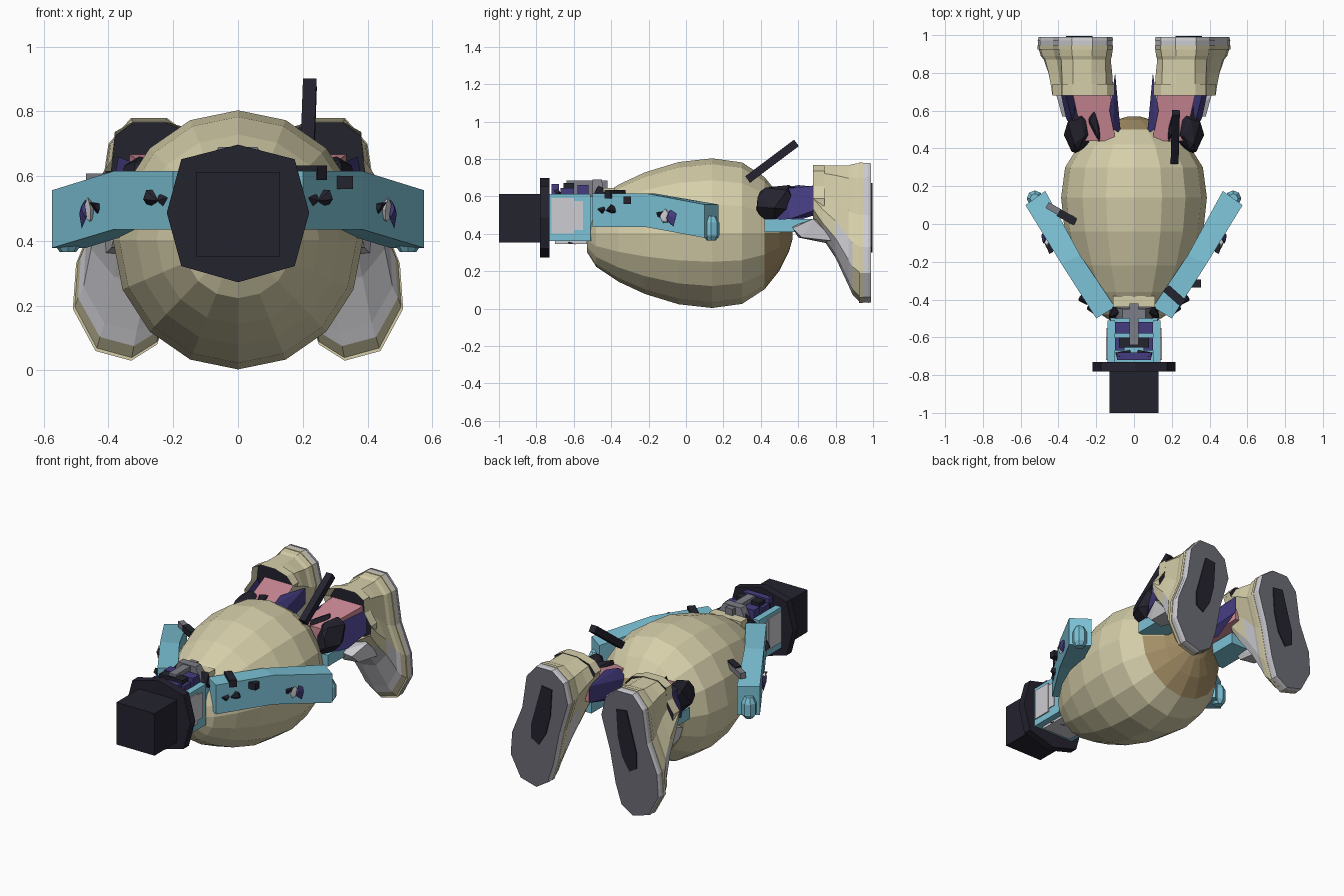
import bpy, bmesh, math, random
from mathutils import Vector

random.seed(4)
cube = bpy.data.objects.get("Cube")
if cube:
    bpy.data.objects.remove(cube)


def material(name, r, g, b):
    lin = [(c / 255 / 12.92) if c < 11 else ((c / 255 + 0.055) / 1.055) ** 2.4 for c in (r, g, b)]
    m = bpy.data.materials.new(name)
    m.use_nodes = True
    m.diffuse_color = (*lin, 1)
    m.node_tree.nodes["Principled BSDF"].inputs["Base Color"].default_value = (*lin, 1)
    return m


BEIGE = material("beige", 214, 207, 170)
BLUE = material("sky blue", 124, 194, 214)
BLACK = material("near black", 36, 35, 47)
WHITE = material("pale grey", 205, 205, 210)
SOLE = material("sole grey", 108, 107, 118)
PINK = material("pink", 205, 138, 150)
PURPLE = material("purple", 68, 60, 128)
BROWN = material("tan brown", 165, 143, 102)
GREY = material("mid grey", 125, 125, 135)


def finish(bm, name, mats):
    bmesh.ops.recalc_face_normals(bm, faces=bm.faces)
    me = bpy.data.meshes.new(name)
    bm.to_mesh(me)
    bm.free()
    for m in mats:
        me.materials.append(m)
    ob = bpy.data.objects.new(name, me)
    bpy.context.collection.objects.link(ob)
    return ob


def sides(name, mirror):
    return [("left_" + name, 1), ("right_" + name, -1)] if mirror else [(name, 1)]


def hull(name, pts, mat, mirror=False):
    """Flat-sided solid around a few points."""
    for label, s in sides(name, mirror):
        bm = bmesh.new()
        vs = [bm.verts.new((x * s, y, z)) for x, y, z in pts]
        bmesh.ops.convex_hull(bm, input=vs)
        bmesh.ops.dissolve_limit(bm, angle_limit=0.02, verts=bm.verts, edges=bm.edges)
        finish(bm, label, [mat])


def box(name, lo, hi, mat, mirror=False):
    hull(name, [(x, y, z) for x in (lo[0], hi[0]) for y in (lo[1], hi[1]) for z in (lo[2], hi[2])],
         mat, mirror)


def shard(name, centre, size, mat, mirror=False, n=11):
    """Jagged chunk."""
    pts = []
    for _ in range(n):
        d = Vector([random.gauss(0, 1) for _ in range(3)]).normalized()
        pts.append([c + d[i] * size[i] for i, c in enumerate(centre)])
    hull(name, pts, mat, mirror)


def beam(name, a, b, w, mat, mirror=False):
    """Square bar between two points."""
    a, b = Vector(a), Vector(b)
    d = (b - a).normalized()
    u = d.cross(Vector((0, 0, 1))).normalized() * w / 2
    v = d.cross(u).normalized() * w / 2
    hull(name, [p + i * u + j * v for p in (a, b) for i in (-1, 1) for j in (-1, 1)], mat, mirror)


def loft(rings):
    bm = bmesh.new()
    loops = [[bm.verts.new(p) for p in r] for r in rings]
    n = len(loops[0])
    for a, b in zip(loops, loops[1:]):
        for i in range(n):
            bm.faces.new((a[i], a[(i + 1) % n], b[(i + 1) % n], b[i]))
    bm.faces.new(loops[0])
    bm.faces.new(loops[-1])
    return bm


# Faceted egg-shaped body, brown at the rear tip
profile = [(-.53, .10), (-.48, .18), (-.36, .26), (-.22, .325), (-.04, .38), (.14, .4),
           (.30, .378), (.42, .30), (.50, .20), (.55, .10), (.57, .03)]
N = 16
bm = loft([[(r * .965 * math.sin(2 * math.pi * i / N), y, .403 + r * math.cos(2 * math.pi * i / N))
            for i in range(N)] for y, r in profile])
for f in bm.faces:
    c = f.calc_center_median()
    f.material_index = int(c.y > (.47 if c.z > .45 else .40))
finish(bm, "egg_body", [BEIGE, BROWN])

# Hat: octagonal brim and square crown
hull("hat_brim", [(x, y, .487 + z) for y in (-.78, -.73) for x, z in
                  [(0, .21), (.175, .165), (.22, 0), (.175, -.165), (0, -.215),
                   (-.175, -.165), (-.22, 0), (-.175, .165)]], BLACK)
box("hat_crown", (-.13, -1, .352), (.13, -.77, .612), BLACK)

# Upper body and the layered pieces on it
box("upper_torso", (-.125, -.73, .36), (.125, -.42, .60), BLUE)
box("shoulder", (.10, -.73, .36), (.14, -.51, .612), BLUE, True)
box("cheek_plate", (.13, -.72, .40), (.147, -.60, .59), WHITE, True)
box("cheek_edge", (.13, -.60, .42), (.145, -.55, .575), WHITE, True)
box("chin_plate", (-.10, -.70, .345), (.10, -.53, .37), WHITE)
box("chest_band", (-.09, -.72, .59), (.09, -.68, .665), PURPLE)
box("purple_band", (-.10, -.58, .59), (.10, -.52, .66), PURPLE)
box("purple_side", (.05, -.67, .59), (.10, -.60, .645), PURPLE, True)
box("black_band", (-.08, -.655, .59), (.08, -.60, .67), BLACK)
box("grey_spine", (-.025, -.64, .6), (.025, -.42, .685), GREY)
hull("grey_collar", [(x * k, y, z) for k in (-1, 1) for x, y, z in
                     [(.10, -.5, .6), (.11, -.44, .6), (.06, -.5, .69), (.06, -.45, .69)]], GREY)
box("beige_collar", (-.11, -.44, .55), (.11, -.38, .645), BEIGE)
shard("collar_scrap", (.09, -.47, .6), (.05, .05, .06), BLACK, True)
shard("chest_scrap", (.05, -.69, .63), (.05, .03, .05), BLACK, True)
shard("shoulder_scrap", (.2, -.45, .52), (.05, .04, .06), BLACK, True)
shard("chin_scrap", (.06, -.62, .345), (.05, .04, .035), BLACK, True)

# Bent arms around the body
start = [(.20, -.50), (.10, -.44)]
elbow = [(.385, -.21), (.285, -.165)]
wrist = [(.575, .10), (.47, .175)]


def arm(name, a, za, b, zb):
    hull(name, [(x, y, z) for sec, zs in ((a, za), (b, zb)) for x, y in sec for z in zs], BLUE, True)


arm("upper_arm", start, (.435, .615), elbow, (.435, .615))
arm("forearm", elbow, (.435, .615), wrist, (.378, .556))
hull("hand", [(.525 + r * math.cos(a), .135 + r * math.sin(a), z)
              for z, r in ((.365, .025), (.39, .043), (.46, .043), (.495, .025))
              for a in [k * math.pi / 4 for k in range(8)]], BLUE, True)

# Scraps stuck to the arms
shard("arm_scrap", (.265, -.40, .53), (.028, .035, .035), BLACK, True)
shard("forearm_scrap", (.455, -.09, .495), (.02, .05, .05), WHITE, True)
shard("forearm_purple", (.475, -.07, .48), (.015, .035, .05), PURPLE, True)
shard("forearm_black", (.44, -.12, .51), (.02, .04, .035), BLACK, True)
box("arm_block", (.305, -.335, .56), (.355, -.295, .6), BLACK)
beam("arm_bar", (.17, -.34, .61), (.26, -.42, .61), .045, BLACK)
beam("arm_spike", (-.46, .10, .59), (-.32, .02, .59), .035, GREY)
beam("arm_spike_tip", (-.40, .06, .595), (-.31, .01, .595), .04, BLACK)

# Upright rod beside the left leg
beam("rod", (.215, .33, .69), (.222, .59, .885), .042, BLACK)

# Legs with torn layers
hull("leg", [(x, y, z) for y, x0, x1, z0, z1 in ((.44, .10, .27, .47, .62), (.76, .13, .34, .52, .67))
             for x in (x0, x1) for z in (z0, z1)], PINK, True)
box("leg_underside", (.17, .42, .41), (.32, .68, .48), BLUE, True)
hull("inner_leg_flap", [(.07, .48, .48), (.07, .48, .58), (.11, .5, .64), (.10, .8, .64),
                        (.10, .8, .54), (.13, .6, .66), (.13, .6, .47)], PURPLE, True)
hull("outer_leg_flap", [(.30, .46, .47), (.36, .56, .48), (.39, .70, .53), (.37, .72, .66),
                        (.32, .52, .64), (.31, .72, .50)], PURPLE, True)
shard("torn_cuff", (.30, .50, .56), (.075, .13, .11), BLACK, True, 22)
shard("inner_cuff", (.20, .52, .62), (.05, .09, .06), BLACK, True, 14)
hull("shoe_tongue", [(.29, .57, .44), (.38, .57, .43), (.30, .60, .38), (.39, .62, .38),
                     (.41, .68, .48), (.28, .76, .46), (.41, .80, .36), (.28, .80, .34)], WHITE, True)

# Boots: sole outline lofted up to the ankle opening
outline = [(.22, .78), (.33, .78), (.40, .70), (.43, .5), (.50, .33), (.51, .19), (.44, .06),
           (.33, .03), (.25, .08), (.21, .2), (.17, .4), (.11, .6), (.14, .72)]


def ring(y, k, w=1.0):
    """Outline with its toe drawn back towards the heel."""
    pts = []
    for x, z in outline:
        cx = .265 + (.78 - z) * .14
        top = .78 - (1 - w) * .15
        pts.append((cx + (x - cx) * w - (.78 - z) * (1 - k) * .2, y, top - (.78 - z) * k))
    return pts


for label, s in sides("boot", True):
    def flip(r):
        return [(x * s, y, z) for x, y, z in r]

    bm = loft([flip(r) for r in (ring(.93, .99, .98), ring(.89, .93, .95), ring(.87, .86, .90),
                                 ring(.80, .66, .90), ring(.73, .52, .90), ring(.68, .40, .92))])
    opening = min(bm.faces, key=lambda f: f.calc_center_median().y)
    bmesh.ops.inset_region(bm, faces=[opening], thickness=.025, depth=0)
    bmesh.ops.translate(bm, verts=opening.verts, vec=(0, .06, 0))
    bm.normal_update()
    for f in bm.faces:
        c = f.calc_center_median()
        if f is opening:
            f.material_index = 2
        elif c.z < .42 and c.y < .88:
            f.material_index = 1
    finish(bm, label, [BEIGE, WHITE, BLACK])
    finish(loft([flip(ring(.925, 1)), flip(ring(.945, 1))]), label + "_welt", [BEIGE])
    finish(loft([flip(ring(.945, .995, .985)), flip(ring(.972, .995, .985))]), label + "_midsole", [WHITE])
    bm = loft([flip(ring(.972, 1)), flip(ring(.99, .99, .97))])
    for f in bm.faces:
        f.material_index = int(f.calc_center_median().y > .985)
    finish(bm, label + "_sole", [WHITE, SOLE])

# Worn dark patch under each sole
hull("sole_patch", [(x, y, z) for y in (.985, .996) for x, z in
                    [(.22, .66), (.29, .67), (.32, .56), (.36, .42), (.36, .33),
                     (.31, .30), (.26, .38), (.23, .5)]], BLACK, True)
